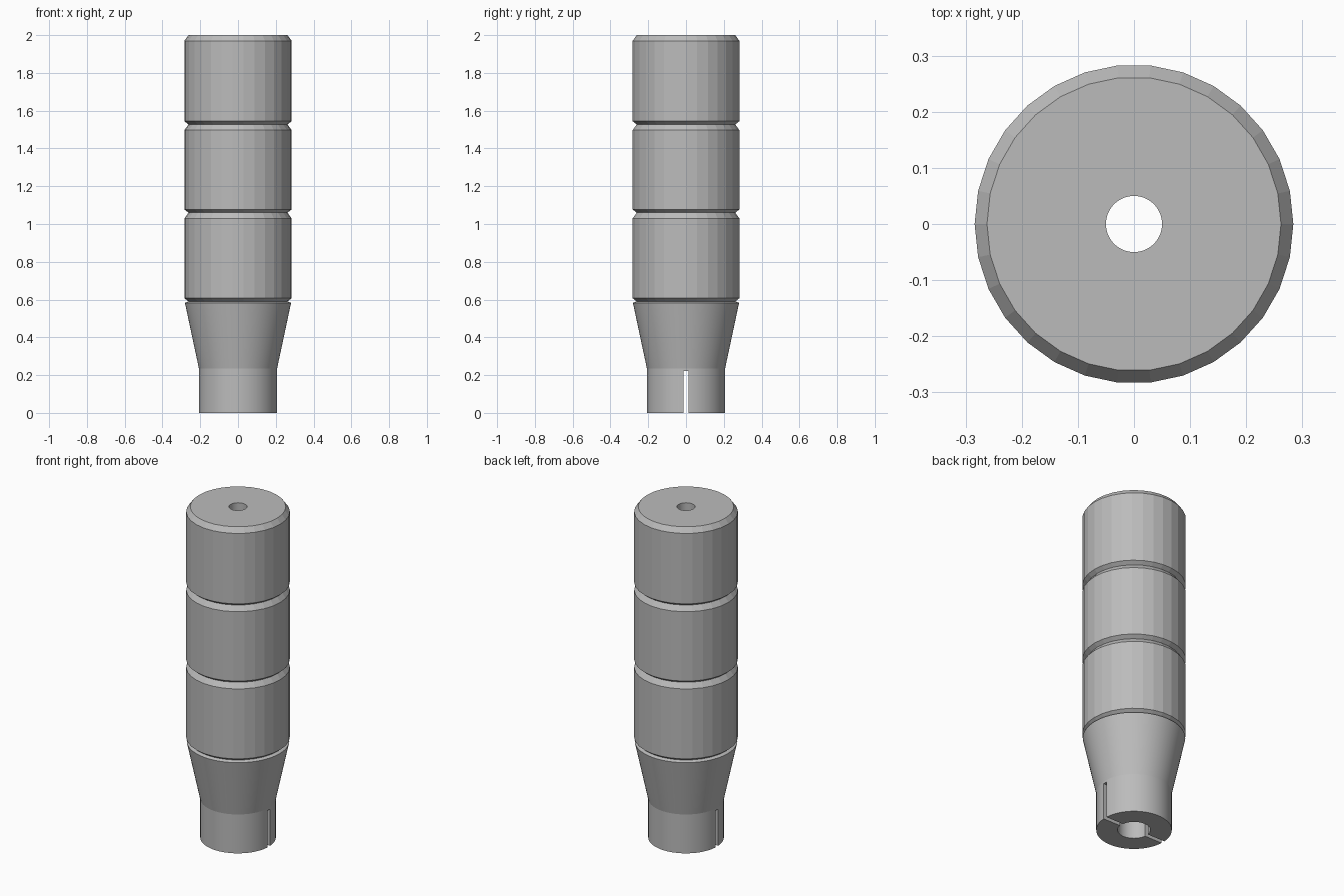
import bpy
import bmesh
from math import cos, sin, pi, radians

if "Cube" in bpy.data.objects:
    bpy.data.objects.remove(bpy.data.objects["Cube"])

grey = bpy.data.materials.new("machined grey")
grey.use_nodes = True
colour = (0.5, 0.5, 0.5, 1)
grey.diffuse_color = colour
grey.node_tree.nodes["Principled BSDF"].inputs["Base Color"].default_value = colour


def lathe(name, profile, sides):
    """Revolve a closed (radius, height) outline around z."""
    bm = bmesh.new()
    rings = []
    for i in range(sides):
        a = 2 * pi * i / sides
        rings.append([bm.verts.new((r * cos(a), r * sin(a), z)) for r, z in profile])
    n = len(profile)
    for i in range(sides):
        a, b = rings[i], rings[(i + 1) % sides]
        for j in range(n):
            k = (j + 1) % n
            bm.faces.new((a[j], b[j], b[k], a[k]))
    bmesh.ops.recalc_face_normals(bm, faces=bm.faces)
    mesh = bpy.data.meshes.new(name)
    bm.to_mesh(mesh)
    bm.free()
    mesh.materials.append(grey)
    obj = bpy.data.objects.new(name, mesh)
    bpy.context.collection.objects.link(obj)
    return obj


OUTER, NECK, HOLE, BORE = 0.284, 0.262, 0.05, 0.09

# Three chamfered grip sections with grooves between them
for name, low, high in (("lower_grip", 0.59, 1.06),
                        ("middle_grip", 1.06, 1.527),
                        ("upper_grip", 1.527, 2.0)):
    lathe(name, [(HOLE + 0.004, low), (NECK, low), (OUTER, low + 0.017),
                 (OUTER, high - 0.03), (NECK, high), (HOLE + 0.004, high)], 30)

# Round lining of the central hole
lining = lathe("hole_lining", [(HOLE, 0.59), (HOLE + 0.006, 0.59),
                               (HOLE + 0.006, 2.0), (HOLE, 2.0)], 64)

# Tapered sleeve with a wider bore
sleeve = lathe("tapered_sleeve", [(BORE, 0), (0.207, 0), (0.207, 0.235),
                                  (0.281, 0.583), (NECK, 0.59), (BORE, 0.59)], 64)

# Slot straight through both sides of the sleeve
bpy.ops.mesh.primitive_cube_add(size=1, location=(0, 0, 0.061))
cutter = bpy.context.object
cutter.name = "slot_cutter"
cutter.scale = (1, 0.024, 0.322)
cut = sleeve.modifiers.new("slot", 'BOOLEAN')
cut.operation = 'DIFFERENCE'
cut.solver = 'EXACT'
cut.object = cutter
cutter.hide_render = True
cutter.display_type = 'WIRE'
bpy.ops.object.select_all(action='DESELECT')
sleeve.select_set(True)
bpy.context.view_layer.objects.active = sleeve
bpy.ops.object.modifier_apply(modifier="slot")
bpy.data.objects.remove(cutter)

# Smooth the round surfaces, keep the machined edges crisp
for obj in (sleeve, lining):
    obj.select_set(True)
bpy.ops.object.shade_smooth_by_angle(angle=radians(10))
